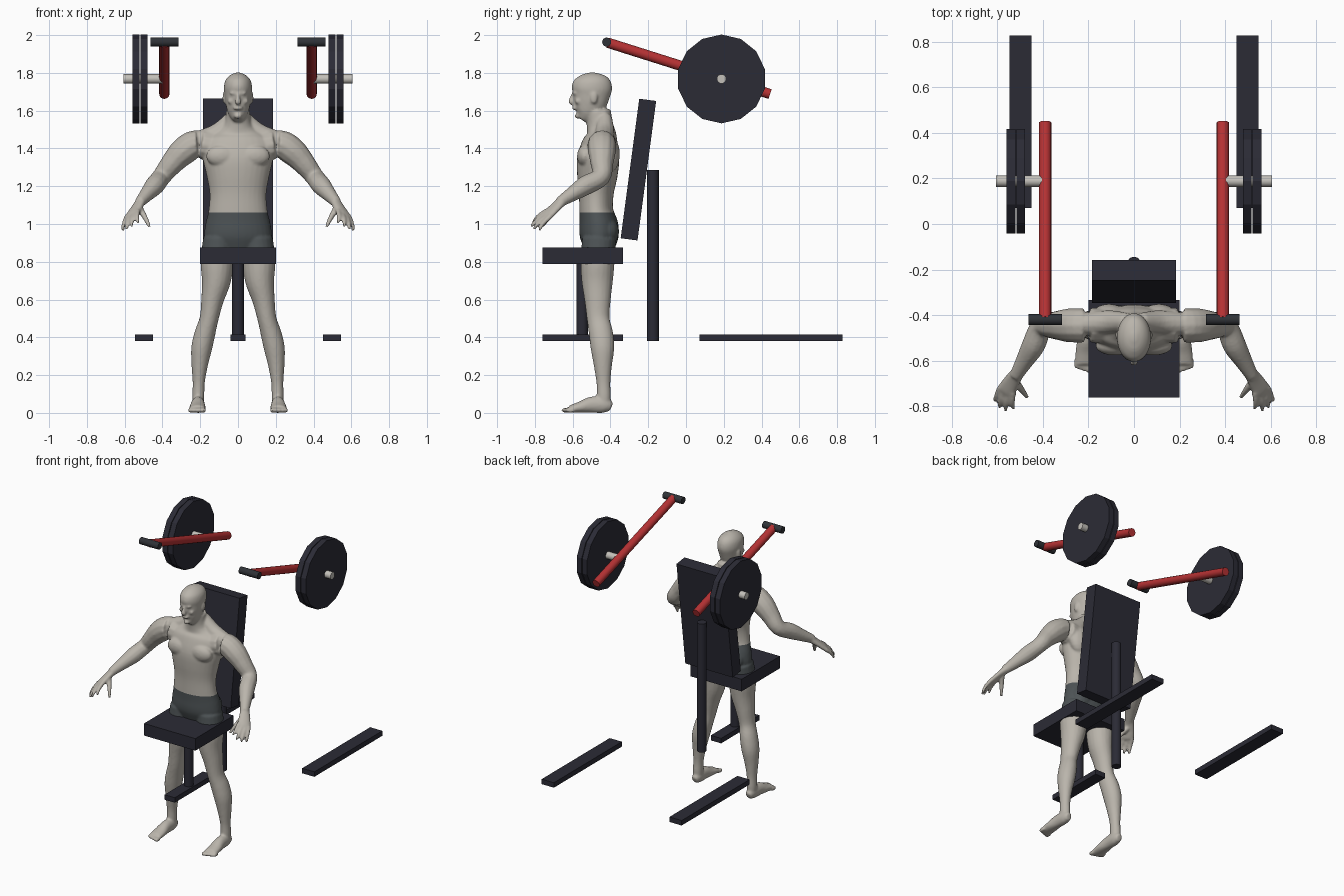
import bpy, bmesh, math
from mathutils import Vector, Matrix

cube = bpy.data.objects.get("Cube")
if cube:
    bpy.data.objects.remove(cube, do_unlink=True)


def material(name, r, g, b, rough=0.6):
    mat = bpy.data.materials.new(name)
    mat.use_nodes = True
    mat.diffuse_color = (r, g, b, 1)
    shader = mat.node_tree.nodes["Principled BSDF"]
    shader.inputs["Base Color"].default_value = (r, g, b, 1)
    shader.inputs["Roughness"].default_value = rough
    return mat


DARK = material("dark_frame", .024, .024, .036)
GRIP = material("grip_rubber", .029, .032, .038)
RED = material("red_paint", .47, .032, .034)
STEEL = material("pale_steel", .55, .53, .49)
SKIN = material("pale_skin", .49, .46, .41)
CLOTH = material("grey_shorts", .075, .087, .092)


def finish(name, bm, mats, smooth_angle=None):
    mesh = bpy.data.meshes.new(name)
    bm.to_mesh(mesh)
    bm.free()
    for mat in mats:
        mesh.materials.append(mat)
    obj = bpy.data.objects.new(name, mesh)
    bpy.context.collection.objects.link(obj)
    if smooth_angle:
        bpy.ops.object.select_all(action='DESELECT')
        obj.select_set(True)
        bpy.context.view_layer.objects.active = obj
        bpy.ops.object.shade_smooth_by_angle(angle=math.radians(smooth_angle))
    return obj


def box(name, center, size, mat, tilt=0):
    bm = bmesh.new()
    place = (Matrix.Translation(center) @ Matrix.Rotation(math.radians(tilt), 4, 'X')
             @ Matrix.Diagonal((*size, 1)))
    bmesh.ops.create_cube(bm, size=1, matrix=place)
    return finish(name, bm, [mat])


def rod(name, start, end, radius, mat, sides=16, smooth_angle=40):
    start, end = Vector(start), Vector(end)
    axis = end - start
    place = Matrix.Translation((start + end) / 2) @ axis.to_track_quat('Z', 'Y').to_matrix().to_4x4()
    bm = bmesh.new()
    bmesh.ops.create_cone(bm, cap_ends=True, segments=sides, radius1=radius,
                          radius2=radius, depth=axis.length, matrix=place)
    return finish(name, bm, [mat], smooth_angle)


# Seat, backrest and their supports
box("seat", (0, -.547, .832), (.4, .427, .085), DARK)
rod("seat_post", (0, -.55, .4), (0, -.55, .8), .031, DARK)
box("seat_foot", (0, -.547, .398), (.08, .427, .035), DARK)
box("backrest", (0, -.252, 1.288), (.37, .09, .745), DARK, tilt=-7.6)
rod("back_post", (0, -.175, .38), (0, -.175, 1.285), .031, DARK)

# Lever arms, handles, weights and floor rails on each side
for side, s in (("left", 1), ("right", -1)):
    box(side + "_floor_rail", (s * .498, .449, .398), (.095, .757, .035), DARK)
    rod(side + "_lever", (s * .39, -.415, 1.96), (s * .39, .445, 1.688), .027, RED)
    rod(side + "_handle", (s * .315, -.42, 1.963), (s * .462, -.42, 1.963), .024, GRIP)
    rod(side + "_weight_bar", (s * .4, .188, 1.768), (s * .605, .188, 1.768), .025, STEEL, 12)
    for part, x in (("inner", .478), ("outer", .521)):
        rod(f"{side}_{part}_weight", (s * x, .188, 1.768), (s * (x + .038), .188, 1.768),
            .235, DARK, sides=14, smooth_angle=None)


# Body building helpers
def curve_point(a, b, c, d, t):
    return .5 * (2 * b + (c - a) * t + (2 * a - 5 * b + 4 * c - d) * t * t
                 + (3 * b - a - 3 * c + d) * t ** 3)


def loft(bm, rows, ref=(1, 0, 0), steps=4, sides=20):
    """Closed tube through rows of x, y, z, half width, half depth."""
    rows = [Vector(r) for r in rows]
    padded = [rows[0]] + rows + [rows[-1]]
    fine = [curve_point(*padded[i:i + 4], k / steps)
            for i in range(len(rows) - 1) for k in range(steps)] + [rows[-1]]
    centers = [Vector(r[:3]) for r in fine]
    rings = []
    for i, row in enumerate(fine):
        t = (centers[min(i + 1, len(fine) - 1)] - centers[max(i - 1, 0)]).normalized()
        u = Vector(ref)
        u = (u - t * u.dot(t)).normalized()
        v = t.cross(u)
        rings.append([bm.verts.new(centers[i] + u * row[3] * math.cos(a) + v * row[4] * math.sin(a))
                      for a in (math.tau * k / sides for k in range(sides))])
    for low, high in zip(rings, rings[1:]):
        for k in range(sides):
            n = (k + 1) % sides
            bm.faces.new((low[k], low[n], high[n], high[k]))
    bm.faces.new(rings[0][::-1])
    bm.faces.new(rings[-1])


def blob(bm, center, radii):
    bmesh.ops.create_uvsphere(bm, u_segments=16, v_segments=10, radius=1,
                              matrix=Matrix.Translation(center) @ Matrix.Diagonal((*radii, 1)))


def tube(bm, points, radii, ref=(1, 0, 0)):
    loft(bm, [(*p, r, r) for p, r in zip(points, radii)], ref, sides=12)


# One half of the paired body parts
body = bmesh.new()
loft(body, [(.10, -.46, .92, .085, .09), (.11, -.468, .8, .088, .09), (.115, -.47, .7, .077, .083),
            (.135, -.468, .6, .06, .07), (.153, -.465, .5, .05, .06), (.175, -.45, .42, .055, .064),
            (.193, -.442, .34, .055, .062), (.203, -.44, .25, .043, .048),
            (.208, -.437, .16, .032, .037), (.21, -.435, .09, .032, .037), (.21, -.435, .04, .03, .034)])
loft(body, [(.21, -.395, .03, .02, .023), (.21, -.43, .042, .033, .042), (.212, -.5, .043, .036, .043),
            (.214, -.56, .03, .043, .03), (.215, -.615, .02, .044, .02)])
for i in range(5):
    blob(body, (.182 + .018 * i, -.635 + .006 * i, .014), (.014 - .001 * i, .026, .014))
tube(body, [(.1, -.445, 1.4), (.22, -.445, 1.422), (.29, -.445, 1.383), (.35, -.445, 1.32),
            (.405, -.45, 1.25), (.44, -.53, 1.205), (.48, -.6, 1.16), (.52, -.67, 1.115)],
     [.08, .076, .074, .061, .05, .052, .04, .028])
tube(body, [(.03, -.43, 1.56), (.11, -.43, 1.48), (.22, -.44, 1.44)], [.04, .052, .05])

# Hand with spread fingers
across = Vector((.055, .025, -.025))
loft(body, [(.512, -.655, 1.122, .03, .026), (.535, -.69, 1.09, .037, .02),
            (.56, -.73, 1.052, .042, .018), (.568, -.742, 1.04, .035, .013)], ref=across)
for i, tip in enumerate([(.53, -.812, 1.005), (.563, -.822, .985),
                         (.59, -.808, .972), (.61, -.778, .966)]):
    root = Vector((.558, -.728, 1.055)) + across * (i / 3 - .5)
    tip = Vector(tip)
    bend = root.lerp(tip, .55) + Vector((.004, -.004, .006))
    tube(body, [root, bend, tip], [.014, .012, .008], across)
tube(body, [(.523, -.69, 1.085), (.495, -.725, 1.04), (.468, -.762, .985)], [.019, .015, .009], across)

# Chest, back, hip and ear masses
blob(body, (.085, -.535, 1.36), (.085, .042, .058))
blob(body, (.11, -.405, 1.37), (.08, .055, .1))
blob(body, (.08, -.422, .96), (.082, .068, .075))
blob(body, (.073, -.487, 1.668), (.009, .019, .032))
blob(body, (.036, -.57, 1.65), (.02, .018, .016))

# Mirror to the other side
copy = bmesh.ops.duplicate(body, geom=body.verts[:] + body.edges[:] + body.faces[:])
for vert in (g for g in copy["geom"] if isinstance(g, bmesh.types.BMVert)):
    vert.co.x *= -1

# Torso, neck and head on the centre line
loft(body, [(0, -.465, .85, .12, .07), (0, -.46, .92, .175, .1), (0, -.462, .99, .174, .104),
            (0, -.475, 1.07, .156, .09), (0, -.475, 1.16, .15, .092), (0, -.47, 1.25, .165, .106),
            (0, -.465, 1.34, .185, .112), (0, -.455, 1.42, .19, .098), (0, -.448, 1.47, .15, .08),
            (0, -.455, 1.52, .078, .07), (0, -.467, 1.6, .063, .068)], sides=32)
loft(body, [(0, -.555, 1.555, .026, .026), (0, -.532, 1.585, .05, .064), (0, -.512, 1.63, .064, .086),
            (0, -.502, 1.68, .071, .098), (0, -.498, 1.72, .075, .107), (0, -.496, 1.76, .067, .096),
            (0, -.496, 1.787, .043, .064), (0, -.496, 1.802, .01, .015)], sides=32)
loft(body, [(0, -.594, 1.69, .008, .01), (0, -.604, 1.665, .01, .014), (0, -.608, 1.646, .018, .014),
            (0, -.597, 1.635, .01, .008)], sides=12)
blob(body, (0, -.588, 1.692), (.046, .015, .011))
blob(body, (0, -.59, 1.614), (.025, .014, .011))
blob(body, (0, -.572, 1.572), (.022, .017, .015))
bmesh.ops.recalc_face_normals(body, faces=body.faces[:])

# Fuse the masses into one smooth skin
figure = finish("standing_figure", body, [SKIN, CLOTH])
fuse = figure.modifiers.new("fuse", 'REMESH')
fuse.mode = 'VOXEL'
fuse.voxel_size = .007
relax = figure.modifiers.new("relax", 'SMOOTH')
relax.factor = .5
relax.iterations = 5
graph = bpy.context.evaluated_depsgraph_get()
fused = bpy.data.meshes.new_from_object(figure.evaluated_get(graph))
figure.modifiers.clear()

# Cut clean shorts hems and colour the band between them
HEM, WAIST = .835, 1.062
body = bmesh.new()
body.from_mesh(fused)
for z in (HEM, WAIST):
    near = [f for f in body.faces if abs(f.calc_center_median().x) < .3]
    geom = set(near) | {e for f in near for e in f.edges} | {v for f in near for v in f.verts}
    bmesh.ops.bisect_plane(body, geom=list(geom), plane_co=(0, 0, z), plane_no=(0, 0, 1))
for face in body.faces:
    c = face.calc_center_median()
    face.material_index = int(HEM < c.z < WAIST and abs(c.x) < .3)
    face.smooth = True
body.to_mesh(figure.data)
body.free()
